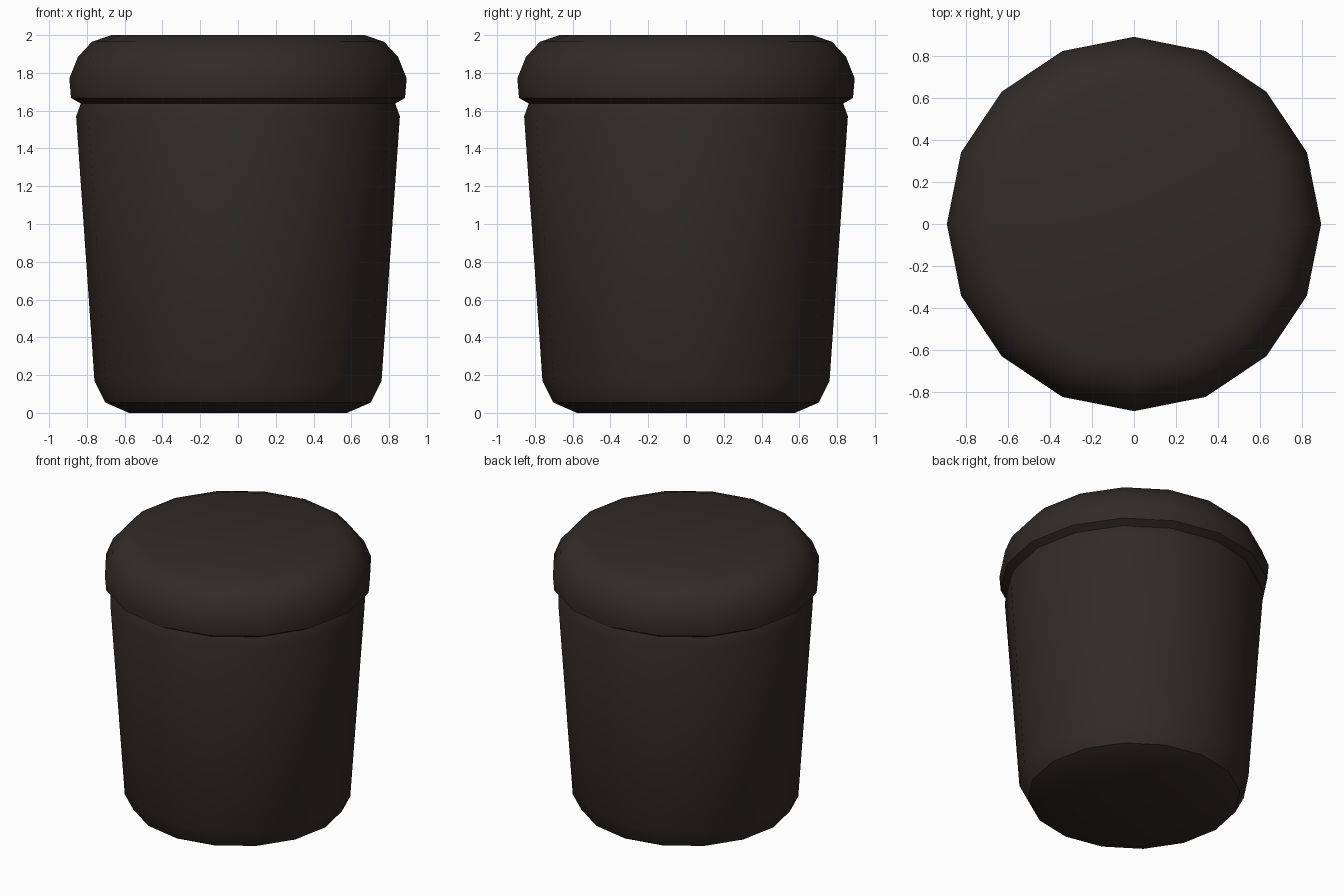
import bpy, bmesh, math

if "Cube" in bpy.data.objects:
    bpy.data.objects.remove(bpy.data.objects["Cube"])

SIDES = 16

mat = bpy.data.materials.new("dark_brown")
mat.diffuse_color = (0.03, 0.024, 0.021, 1)
mat.use_nodes = True
mat.node_tree.nodes["Principled BSDF"].inputs["Base Color"].default_value = mat.diffuse_color


def lathe(name, profile, cap_bottom=False, cap_top=False):
    """Spin a bottom-to-top (radius, z) profile into a 16-sided shell."""
    bm = bmesh.new()
    rings = []
    for r, z in profile:
        angles = [2 * math.pi * i / SIDES for i in range(SIDES)]
        rings.append([bm.verts.new((r * math.cos(a), r * math.sin(a), z)) for a in angles])
    for low, high in zip(rings, rings[1:]):
        for i in range(SIDES):
            j = (i + 1) % SIDES
            bm.faces.new((low[i], low[j], high[j], high[i]))
    if cap_bottom:
        bm.faces.new(rings[0][::-1])
    if cap_top:
        bm.faces.new(rings[-1])
    mesh = bpy.data.meshes.new(name)
    bm.to_mesh(mesh)
    bm.free()
    mesh.materials.append(mat)
    obj = bpy.data.objects.new(name, mesh)
    bpy.context.collection.objects.link(obj)
    bpy.ops.object.select_all(action='DESELECT')
    obj.select_set(True)
    bpy.context.view_layer.objects.active = obj
    bpy.ops.object.shade_smooth_by_angle(angle=math.radians(32))
    return obj


# Tapered cup with a rounded foot and a shoulder tucked under the lid
lathe("cup_body", [(0.577, 0), (0.703, 0.055), (0.76, 0.17),
                   (0.857, 1.57), (0.832, 1.638)], cap_bottom=True)

# Rounded overhanging lid
lathe("lid", [(0.832, 1.638), (0.884, 1.667), (0.893, 1.77), (0.847, 1.885),
              (0.773, 1.965), (0.67, 2.0)], cap_top=True)
